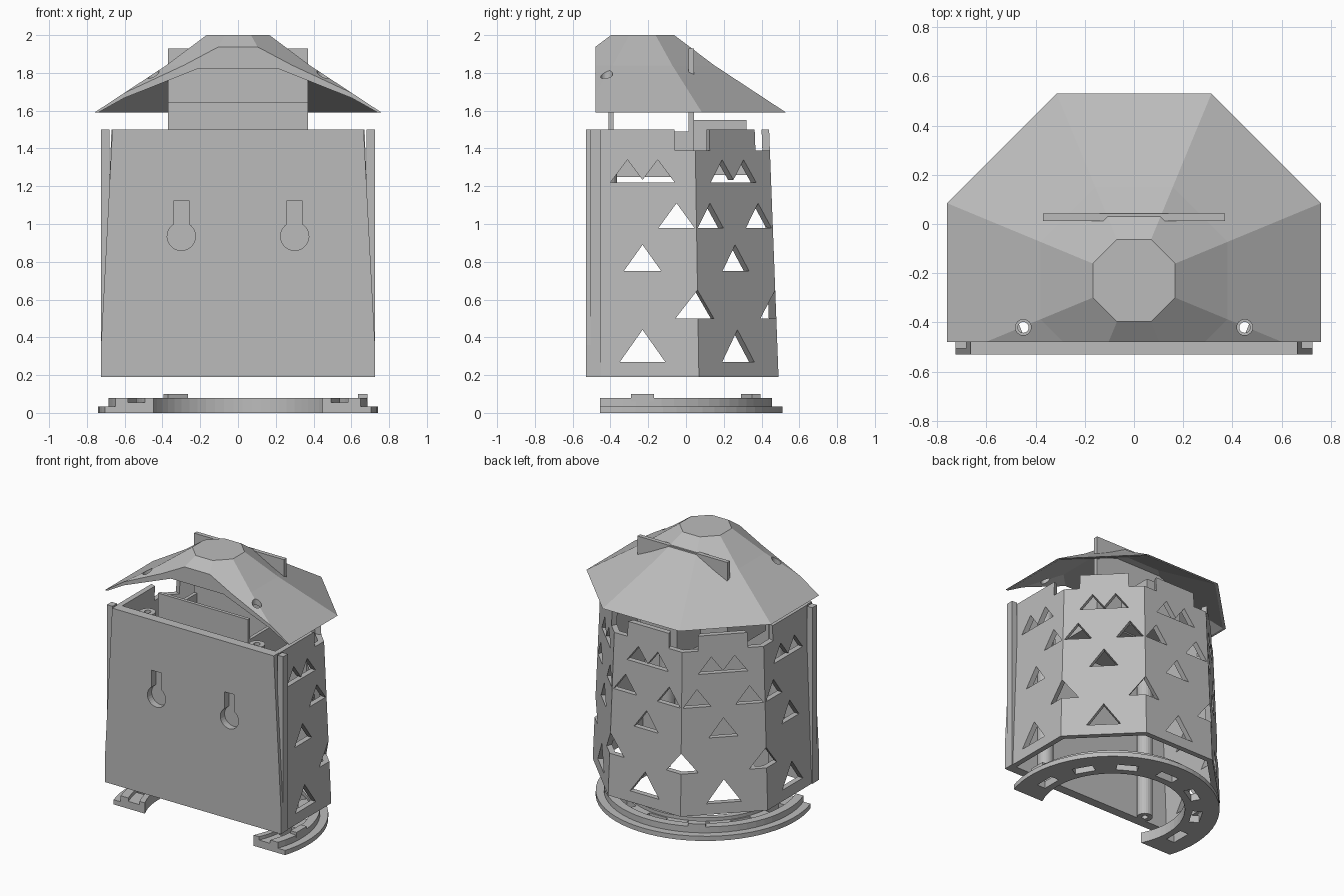
import bpy, bmesh, math
from mathutils import Matrix, Vector

cube = bpy.data.objects.get("Cube")
if cube:
    bpy.data.objects.remove(cube)

grey = bpy.data.materials.new("plain grey")
grey.use_nodes = True
COLOUR = (0.5, 0.5, 0.5, 1)
grey.diffuse_color = COLOUR
grey.node_tree.nodes["Principled BSDF"].inputs["Base Color"].default_value = COLOUR

CY = -0.23  # centre of the octagon in y


def make(name, bm):
    bmesh.ops.recalc_face_normals(bm, faces=bm.faces)
    me = bpy.data.meshes.new(name)
    bm.to_mesh(me)
    bm.free()
    me.materials.append(grey)
    ob = bpy.data.objects.new(name, me)
    bpy.context.collection.objects.link(ob)
    return ob


def loft(bm, rings, closed=False):
    """Skin a list of point rings; cap the ends or join last to first."""
    vs = [[bm.verts.new(p) for p in r] for r in rings]
    n = len(vs[0])
    pairs = list(zip(vs, vs[1:])) + ([(vs[-1], vs[0])] if closed else [])
    for a, b in pairs:
        for i in range(n):
            j = (i + 1) % n
            bm.faces.new((a[i], a[j], b[j], b[i]))
    if not closed:
        bm.faces.new(vs[0])
        bm.faces.new(vs[-1])


def polygon(apothem, z, n=8):
    r = apothem / math.cos(math.pi / n)
    angles = [2 * math.pi * (i + 0.5) / n for i in range(n)]
    return [(r * math.cos(a), CY + r * math.sin(a), z) for a in angles]


def box(bm, x0, x1, y0, y1, z0, z1):
    loft(bm, [[(x0, y0, z), (x1, y0, z), (x1, y1, z), (x0, y1, z)] for z in (z0, z1)])


def radial_box(bm, angle, r0, r1, width, z0, z1):
    """Box pointing outwards from the octagon centre."""
    m = Matrix.Translation((0, CY, 0)) @ Matrix.Rotation(math.radians(angle), 4, 'Z')
    h = width / 2
    loft(bm, [[m @ Vector(p) for p in ((r0, -h, z), (r1, -h, z), (r1, h, z), (r0, h, z))]
              for z in (z0, z1)])


def window(bm, angle, offset, z, width, height):
    """Triangular prism pushed through the wall."""
    m = Matrix.Translation((0, CY, 0)) @ Matrix.Rotation(math.radians(angle), 4, 'Z')
    tri = ((offset - width / 2, z), (offset + width / 2, z), (offset, z + height))
    loft(bm, [[m @ Vector((r, t, h)) for t, h in tri] for r in (0.5, 0.95)])


def tube(bm, x, y, r, z0, z1, n=24):
    loft(bm, [[(x + r * math.cos(2 * math.pi * i / n), y + r * math.sin(2 * math.pi * i / n), z)
               for i in range(n)] for z in (z0, z1)])


def cut(ob, bm):
    """Subtract the cutter and remove it."""
    cutter = make("cutter", bm)
    cutter.hide_render = True
    mod = ob.modifiers.new("cut", 'BOOLEAN')
    mod.object = cutter
    mod.operation = 'DIFFERENCE'
    mod.solver = 'EXACT'
    mod.use_self = True
    bpy.context.view_layer.objects.active = ob
    bpy.ops.object.modifier_apply(modifier=mod.name)
    bpy.data.objects.remove(cutter)


# Roof: faceted shell, flat at the front, with two screw holes
bm = bmesh.new()
loft(bm, [polygon(a, z) for a, z in
          ((0.33, 1.82), (0.74, 1.59), (0.76, 1.59), (0.38, 1.84), (0.167, 2.0))])
roof = make("roof", bm)
bm = bmesh.new()
box(bm, -1, 1, -1.2, -0.48, 1.4, 2.2)
for s in (-1, 1):
    tube(bm, s * 0.45, -0.42, 0.032, 1.5, 2.1)
cut(roof, bm)

# Lantern wall: tapered open octagon
bm = bmesh.new()
loft(bm, [polygon(a, z) for a, z in
          ((0.72, 0.19), (0.67, 1.5), (0.63, 1.5), (0.68, 0.19))], closed=True)
wall = make("lantern_wall", bm)
bm = bmesh.new()
box(bm, -1, 1, -1.2, -0.47, 0, 2)
cut(wall, bm)

# Triangular windows and rim gaps
bm = bmesh.new()
for k in range(5):
    angle = 45 * k
    window(bm, angle, 0, 0.27, 0.24, 0.17)
    window(bm, angle, 0, 0.75, 0.2, 0.14)
    for s in (-1, 1):
        window(bm, angle, s * 0.08, 1.22, 0.18, 0.12)
        front_side = (k == 0 and s < 0) or (k == 4 and s > 0)
        if not front_side:
            window(bm, angle, s * 0.18, 0.98, 0.19, 0.13)
    if k < 4:
        window(bm, angle + 22.5, 0, 0.5, 0.22, 0.15)
        radial_box(bm, angle + 22.5, 0.5, 0.9, 0.2, 1.39, 1.6)
cut(wall, bm)

# Front plate with two blind keyholes
bm = bmesh.new()
outline = ((-0.725, 0.19), (0.725, 0.19), (0.725, 0.36), (0.665, 1.5), (-0.665, 1.5), (-0.725, 0.36))
loft(bm, [[(x, y, z) for x, z in outline] for y in (-0.53, -0.46)])
plate = make("front_plate", bm)
bm = bmesh.new()
for s in (-1, 1):
    key = [(s * 0.3 + 0.04, 1.125), (s * 0.3 - 0.04, 1.125)]
    for i in range(25):
        a = math.radians(122 + i * 296 / 24)
        key.append((s * 0.3 + 0.075 * math.cos(a), 0.935 + 0.075 * math.sin(a)))
    loft(bm, [[(x, y, z) for x, z in key] for y in (-0.6, -0.48)])
cut(plate, bm)

# Side rails that hold the plate
for s, side in ((1, "left"), (-1, "right")):
    bm = bmesh.new()
    box(bm, *sorted((s * 0.68, s * 0.725)), -0.505, -0.45, 0.19, 1.5)
    make(side + "_rail", bm)
    # Hollow screw post
    bm = bmesh.new()
    tube(bm, s * 0.45, -0.42, 0.055, 0.19, 1.49)
    post = make(side + "_screw_post", bm)
    bm = bmesh.new()
    tube(bm, s * 0.45, -0.42, 0.022, 0.1, 1.6)
    cut(post, bm)

# Inner tray: floor, ends, low front panel, tall rear panel
for name, dims in (
        ("tray_floor", (-0.37, 0.37, -0.41, 0.04, 1.25, 1.28)),
        ("tray_left_end", (0.345, 0.37, -0.39, 0.02, 1.27, 1.49)),
        ("tray_right_end", (-0.37, -0.345, -0.39, 0.02, 1.27, 1.49)),
        ("tray_front_panel", (-0.37, 0.37, -0.41, -0.385, 1.25, 1.645)),
        ("tray_rear_panel", (-0.37, 0.37, 0.012, 0.043, 1.25, 1.93)),
        ("rear_box", (-0.15, 0.15, 0.04, 0.32, 1.26, 1.55))):
    bm = bmesh.new()
    box(bm, *dims)
    make(name, bm)

# Base ring: stepped arc with slots
bm = bmesh.new()
loft(bm, [polygon(r, z, 64) for r, z in
          ((0.5, 0), (0.74, 0), (0.74, 0.035), (0.685, 0.035), (0.685, 0.08),
           (0.625, 0.08), (0.625, 0.055), (0.54, 0.055), (0.54, 0.08), (0.5, 0.08))], closed=True)
base = make("base_ring", bm)
bm = bmesh.new()
box(bm, -1, 1, -1.2, -0.455, -0.5, 0.5)
for k in range(7):
    radial_box(bm, 30 * k, 0.55, 0.62, 0.15, -0.1, 0.2)
cut(base, bm)

# Locking tabs on the ring
for angle, name in ((0, "side_locking_tab"), (120, "rear_locking_tab")):
    bm = bmesh.new()
    radial_box(bm, angle, 0.635, 0.685, 0.12, 0.06, 0.1)
    make(name, bm)
